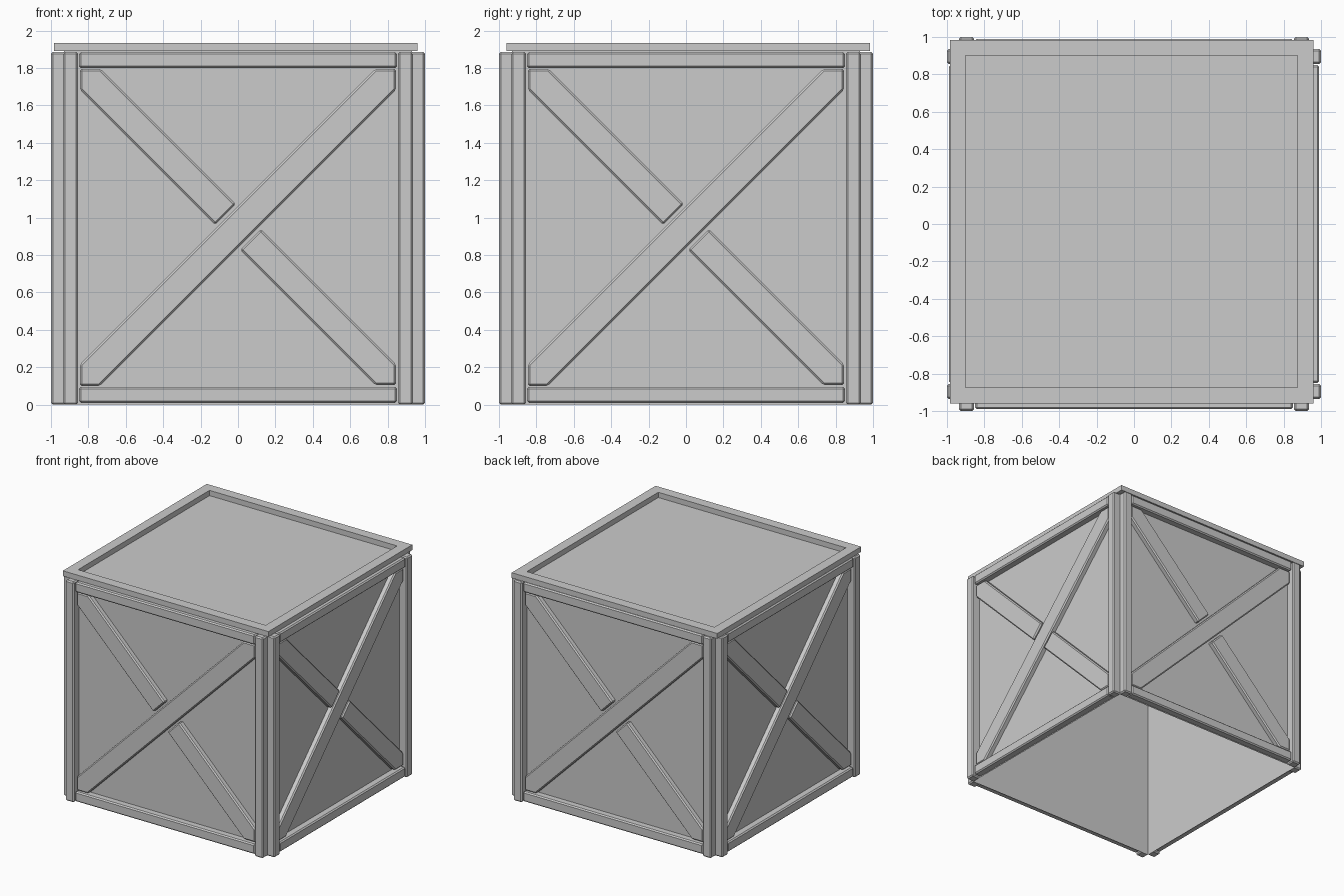
import bpy, bmesh, math
from mathutils import Matrix

if "Cube" in bpy.data.objects:
    bpy.data.objects.remove(bpy.data.objects["Cube"])

WALL = 0.93      # wall plane distance from the centre
TOP = 1.89       # top of the box, underside of the lid frame
MID = 0.95       # height where the braces cross
BEVEL = 0.01


def finish(bm, name):
    mesh = bpy.data.meshes.new(name)
    bm.to_mesh(mesh)
    bm.free()
    obj = bpy.data.objects.new(name, mesh)
    bpy.context.collection.objects.link(obj)
    return obj


def board(name, outline, outer, angle):
    """Bevelled board on a wall: counter-clockwise x,z outline, open against the wall."""
    bm = bmesh.new()
    front = [bm.verts.new((x, -outer, z)) for x, z in outline]
    back = [bm.verts.new((x, -WALL, z)) for x, z in outline]
    bm.faces.new(front)
    for i in range(len(front)):
        j = (i + 1) % len(front)
        bm.faces.new((front[j], front[i], back[i], back[j]))
    edges = [e for e in bm.edges if not e.is_boundary]
    bmesh.ops.bevel(bm, geom=edges, offset=BEVEL, segments=1, affect='EDGES', profile=0.5)
    bm.transform(Matrix.Rotation(angle, 4, 'Z'))
    return finish(bm, name)


def rect(x0, x1, z0, z1):
    return [(x0, z0), (x1, z0), (x1, z1), (x0, z1)]


# Open-bottomed box body
bm = bmesh.new()
bmesh.ops.create_cube(bm, size=1)
bm.transform(Matrix.Translation((0, 0, TOP / 2)) @ Matrix.Diagonal((2 * WALL, 2 * WALL, TOP, 1)))
bmesh.ops.delete(bm, geom=[f for f in bm.faces if f.normal.z < -0.5], context='FACES')
finish(bm, "box_body")

# Brace outlines: a full diagonal and a half diagonal stopping short of it
E, LO, HI, H = 0.845, 0.10, 1.795, 0.11
full_brace = [(-E, LO), (LO - MID + H, LO), (E, MID + E - H),
              (E, HI), (HI - MID - H, HI), (-E, MID - E + H)]
stop = 0.135     # z - x offset of the half brace end
half_brace = [(-E, HI), (-E, MID + E - H),
              ((-H - stop) / 2, MID + (stop - H) / 2),
              ((H - stop) / 2, MID + (stop + H) / 2),
              (MID + H - HI, HI)]
other_half = [(-x, 2 * MID - z) for x, z in half_brace]

# Frame and braces on all four sides
for i, side in enumerate(("front", "right", "back", "left")):
    a = i * math.pi / 2
    board(side + "_post_a", rect(-0.935, -0.855, 0, 1.885), 1.0, a)
    board(side + "_post_b", rect(0.855, 0.935, 0, 1.885), 1.0, a)
    board(side + "_bottom_rail", rect(-0.85, 0.85, 0.01, 0.095), 0.99, a)
    board(side + "_top_rail", rect(-0.85, 0.85, 1.80, 1.885), 0.99, a)
    board(side + "_brace", full_brace, 0.975, a)
    board(side + "_brace_upper_half", half_brace, 0.975, a)
    board(side + "_brace_lower_half", other_half, 0.975, a)

# Lid frame: a square ring, slightly off centre
bm = bmesh.new()
loops = []
for r, z in ((0.9725, TOP), (0.9725, 1.935), (0.8875, 1.935), (0.8875, TOP)):
    loops.append([bm.verts.new((sx * r - 0.0125, sy * r + 0.0125, z))
                  for sx, sy in ((-1, -1), (1, -1), (1, 1), (-1, 1))])
for k in range(4):
    a, b = loops[k], loops[(k + 1) % 4]
    for i in range(4):
        j = (i + 1) % 4
        bm.faces.new((a[i], a[j], b[j], b[i]))
sharp = [e for e in bm.edges if e.calc_face_angle(0) > 0.1]
bmesh.ops.bevel(bm, geom=sharp, offset=BEVEL * 0.8, segments=1, affect='EDGES', profile=0.5)
bmesh.ops.recalc_face_normals(bm, faces=bm.faces)
finish(bm, "lid_frame")
